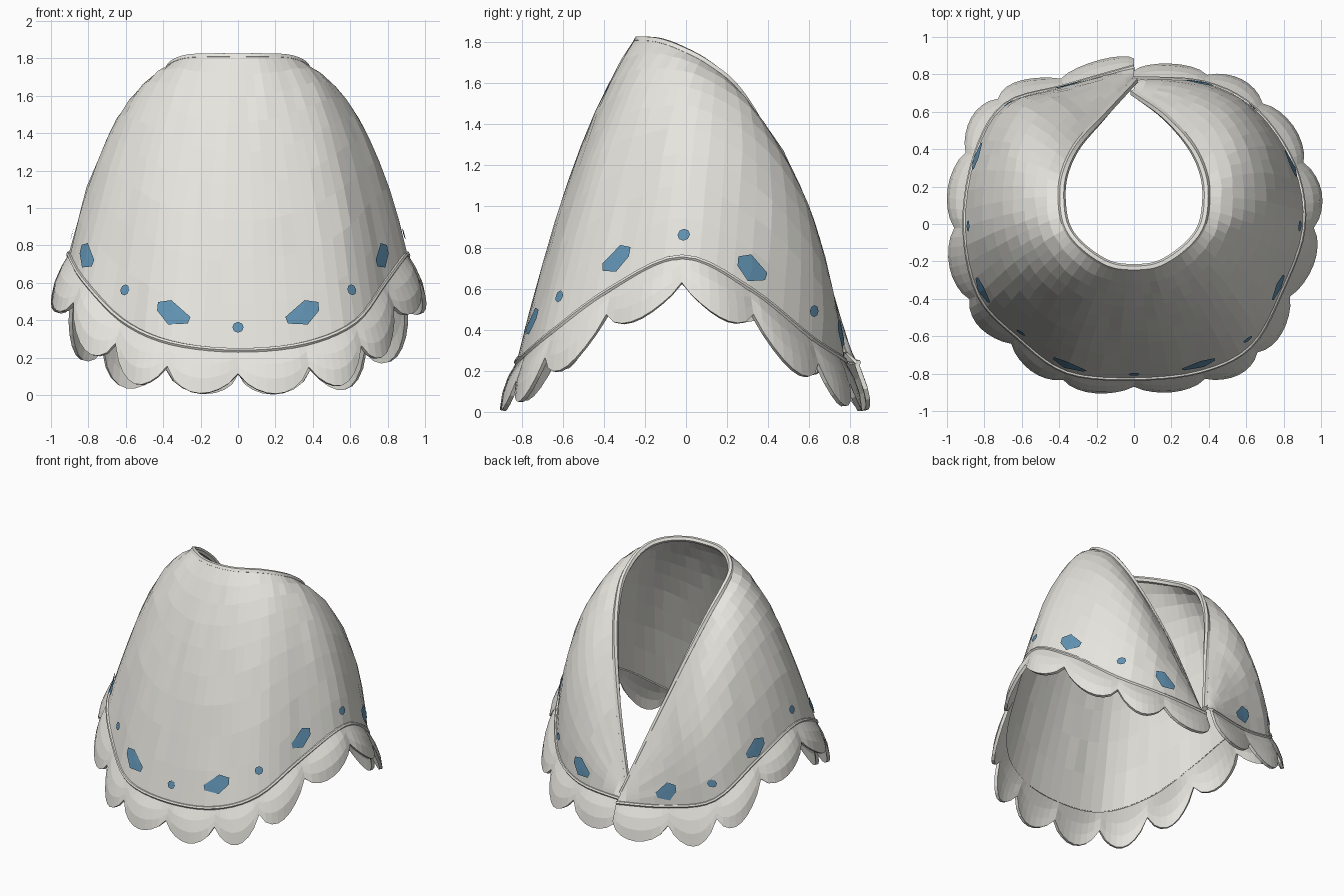
import bpy, bmesh, math, random
from mathutils import Vector

random.seed(4)
if "Cube" in bpy.data.objects:
    bpy.data.objects.remove(bpy.data.objects["Cube"], do_unlink=True)


def make_material(name, rgb):
    m = bpy.data.materials.new(name)
    m.use_nodes = True
    m.diffuse_color = (*rgb, 1)
    bsdf = m.node_tree.nodes["Principled BSDF"]
    bsdf.inputs["Base Color"].default_value = (*rgb, 1)
    bsdf.inputs["Roughness"].default_value = 0.9
    return m


cloth = make_material("off_white_cloth", (0.79, 0.78, 0.73))
blue = make_material("blue_patch", (0.12, 0.29, 0.45))

# Half outlines from centre front to centre back: neck edge, shoulder control, hem
NECK = [(0, -.25, 1.815), (.14, -.23, 1.815), (.28, -.14, 1.805), (.37, -.03, 1.765),
        (.4, .11, 1.69), (.39, .26, 1.56), (.32, .42, 1.29), (.175, .59, .84), (0, .745, .29)]
SHOULDER = [(0, -.54, 1.4), (.26, -.5, 1.45), (.48, -.38, 1.59), (.62, -.17, 1.66), (.695, .06, 1.635),
            (.68, .4, 1.46), (.555, .67, 1.11), (.32, .745, .7), (0, .77, .27)]
HEM_LEFT = [(0, -.825, .24), (.36, -.785, .275), (.625, -.65, .39), (.785, -.365, .6), (.905, -.02, .755),
            (.855, .31, .6), (.65, .61, .36), (.37, .755, .265), (0, .8, .24)]
HEM_RIGHT = [(0, -.825, .24), (.36, -.79, .28), (.62, -.605, .4), (.83, -.38, .62), (.905, -.02, .755),
             (.85, .36, .61), (.69, .635, .37), (.37, .735, .27), (0, .8, .24)]
HALF = len(NECK) - 1


def station(left, right, i):
    i = max(-HALF, min(HALF, i))
    x, y, z = (right if i < 0 else left)[abs(i)]
    # the two back ends lap over each other
    if abs(i) == HALF:
        y += 0.04 if i < 0 else -0.025
    return Vector((math.copysign(x, i), y, z))


def along(left, right, s):
    """Smooth curve through the stations, s from -HALF to HALF."""
    i = min(math.floor(s), HALF - 1)
    f = s - i
    a, b, c, d = (station(left, right, i + k) for k in (-1, 0, 1, 2))
    return b + 0.5 * f * (c - a + f * (2 * a - 5 * b + 4 * c - d + f * (3 * (b - c) + d - a)))


def hem(s):
    return along(HEM_LEFT, HEM_RIGHT, s)


def surface(s, t):
    n, c = along(NECK, NECK, s), along(SHOULDER, SHOULDER, s)
    return n * (1 - t) ** 2 + c * 2 * t * (1 - t) + hem(s) * t * t


def frill(s, v):
    """Scalloped ruffle below the hem, v from 0 at the seam to 1 at the edge."""
    h = hem(s)
    lobe = abs(math.sin(math.pi * s)) ** 0.75
    out = Vector((h.x, h.y, 0)).normalized()
    flare = v * (0.045 + 0.04 * lobe) + 0.02 * lobe * math.sin(math.pi * v)
    flare *= 1 + 0.25 * out.x ** 2
    # longer where the hem is steep
    drop = 0.125 + lobe * (0.11 + 0.04 * math.sin(math.pi * s / 4) ** 2)
    return h + out * flare - Vector((0, 0, v * drop))


def add_mesh(name, bm, mat):
    mesh = bpy.data.meshes.new(name)
    bm.to_mesh(mesh)
    bm.free()
    mesh.materials.append(mat)
    ob = bpy.data.objects.new(name, mesh)
    bpy.context.collection.objects.link(ob)
    return ob


def sheet(name, func, cols, rows, thickness, jitter=0.0):
    bm = bmesh.new()
    grid = []
    for i in range(cols + 1):
        s = -HALF + 2 * HALF * i / cols
        column = []
        for j in range(rows + 1):
            p = func(s, j / rows)
            if 0 < j < rows and 2 < i < cols - 2:
                p += Vector([random.uniform(-jitter, jitter) for _ in range(3)])
            column.append(bm.verts.new(p))
        grid.append(column)
    for a, b in zip(grid, grid[1:]):
        for j in range(rows):
            bm.faces.new((a[j], a[j + 1], b[j + 1], b[j]))
    ob = add_mesh(name, bm, cloth)
    mod = ob.modifiers.new("cloth_thickness", 'SOLIDIFY')
    mod.thickness = thickness
    mod.offset = -1


def cord(name, t, radius, inset, steps):
    """Round trim running along the cloth at a constant t, sunk in by inset."""
    bm = bmesh.new()
    sides, rings = 6, []
    for i in range(steps + 1):
        s = -HALF + 2 * HALF * i / steps
        lo, hi = max(-HALF, s - 0.1), min(HALF, s + 0.1)
        tangent = (surface(hi, t) - surface(lo, t)).normalized()
        p = surface(s, t)
        out = Vector((p.x, p.y - 0.15 * (1 - t), 0))
        u = (out - tangent * out.dot(tangent)).normalized()
        w = tangent.cross(u)
        rings.append([bm.verts.new(p - u * inset + radius * (u * math.cos(a) + w * math.sin(a)))
                      for a in (math.tau * k / sides for k in range(sides))])
    for a, b in zip(rings, rings[1:]):
        for k in range(sides):
            n = (k + 1) % sides
            bm.faces.new((a[k], a[n], b[n], b[k]))
    bm.faces.new(rings[0])
    bm.faces.new(rings[-1])
    bmesh.ops.recalc_face_normals(bm, faces=bm.faces)
    add_mesh(name, bm, cloth)


def level(s, z):
    """The t at which the cloth reaches height z."""
    lo, hi = 0.3, 1.0
    for _ in range(24):
        mid = (lo + hi) / 2
        if surface(s, mid).z > z:
            lo = mid
        else:
            hi = mid
    return lo


def patch(name, s, z, outline):
    """Thin plate lying on the cloth, outline given sideways and upwards."""
    e = 0.02
    side_step = (surface(s + e, 0.9) - surface(s - e, 0.9)).xy.length / (2 * e)

    def on_cloth(u, v):
        a = s + u / side_step
        t = level(a, z + v)
        ds = surface(a + e, t) - surface(a - e, t)
        dt = surface(a, t + e) - surface(a, t - e)
        return surface(a, t) + dt.cross(ds).normalized() * 0.009

    bm = bmesh.new()
    hub = bm.verts.new(on_cloth(0, 0))
    rim = [bm.verts.new(on_cloth(u, v)) for u, v in outline]
    for a, b in zip(rim, rim[1:] + rim[:1]):
        bm.faces.new((hub, a, b))
    bmesh.ops.recalc_face_normals(bm, faces=bm.faces)
    if bm.faces[:][0].normal.dot(Vector((hub.co.x, hub.co.y, 0))) < 0:
        bmesh.ops.reverse_faces(bm, faces=bm.faces)
    add_mesh(name, bm, blue)


# Cloth body and ruffle
sheet("cape_body", surface, 64, 9, 0.015, 0.004)
sheet("scalloped_ruffle", frill, 16 * HALF, 3, 0.022)

# Trims
cord("neck_binding", 0.008, 0.021, 0.02, 80)
cord("hem_piping", 1, 0.013, 0, 80)

# Blue patches: slanted lozenges alternating with small dots, with their heights
LOZENGE = [(.09, .055), (.015, .065), (-.09, -.025), (-.08, -.06), (.02, -.065), (.09, .01)]
DOT = [(0.029 * math.cos(math.tau * k / 8), 0.029 * math.sin(math.tau * k / 8)) for k in range(8)]
HEIGHTS = [.36, .44, .56, .745, .86, .7, .49, .385]
for k in range(1 - HALF, HALF):
    side = "left" if k > 0 else "right" if k < 0 else "front"
    z = HEIGHTS[abs(k)]
    if k % 2:
        # lozenges slope up towards the sides, narrower away from the front
        flip = (1 if k > 0 else -1) * (1 if abs(k) < HALF / 2 else -1)
        width = flip * (1 if abs(k) == 1 else 0.8)
        patch(f"lozenge_{side}_{abs(k)}", k, z, [(u * width, v) for u, v in LOZENGE])
    else:
        patch(f"dot_{side}_{abs(k)}", k, z, DOT)
